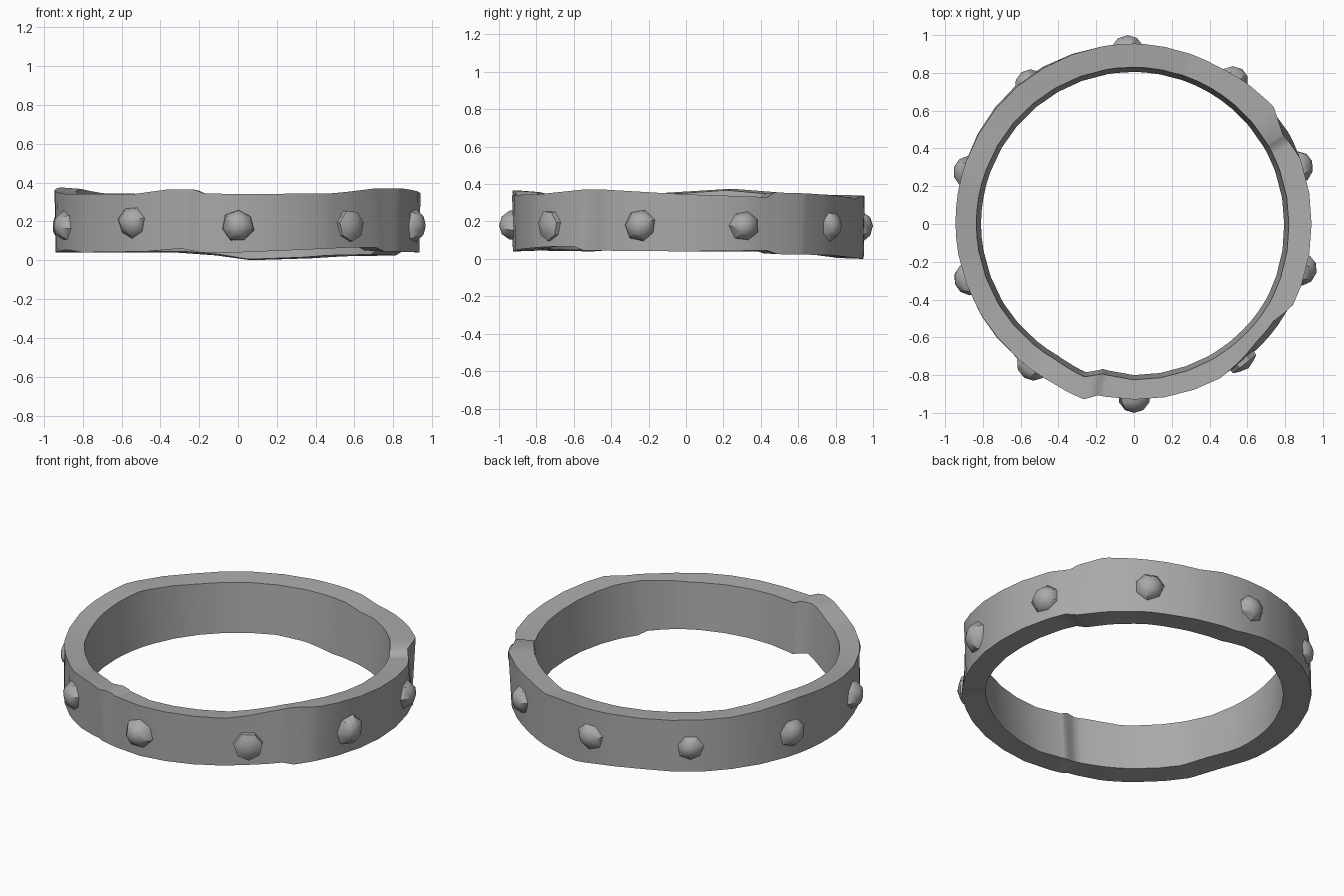
import bpy, bmesh, math, random
from mathutils import Matrix, Vector

if "Cube" in bpy.data.objects:
    bpy.data.objects.remove(bpy.data.objects["Cube"], do_unlink=True)
random.seed(4)

# One worn grey metal for the whole model
metal = bpy.data.materials.new("grey metal")
metal.use_nodes = True
grey = (0.4, 0.4, 0.4, 1)
metal.diffuse_color = grey
metal.node_tree.nodes["Principled BSDF"].inputs["Base Color"].default_value = grey

# Hammered outline of the band: angle in degrees -> value
outer_top = {0: .94, 22: .945, 31: .92, 40: .965, 62: .945, 90: .955, 130: .955,
             180: .945, 220: .94, 242: .945, 254: .965, 258: .927, 299: .935,
             316: .9, 325: .9, 333: .945}
outer_low = {0: .935, 31: .95, 62: .94, 130: .965, 180: .94, 254: .945, 258: .925, 316: .93}
top_edge = {0: .345, 28: .33, 31: .355, 42: .35, 62: .335, 72: .32, 80: .335, 140: .345,
            165: .375, 175: .365, 200: .34, 235: .34, 248: .365, 256: .365, 259: .345,
            270: .34, 302: .345, 322: .37, 333: .37}
low_edge = {0: .04, 27: .045, 31: .025, 55: .02, 66: .01, 86: 0, 97: .025, 110: .04,
            185: .04, 200: .055, 212: .04, 240: .045, 252: .06, 258: .04, 270: .04,
            308: .065, 320: .065, 324: .045}
inner = {0: .82, 45: .825, 90: .83, 180: .835, 240: .83, 252: .85, 258: .81, 270: .825, 330: .83}


def at(keys, a):
    """Periodic linear interpolation of an angle table."""
    ks = sorted(keys)
    lo = max((k for k in ks if k <= a), default=ks[0])
    hi = min((k for k in ks if k > a), default=ks[0] + 360)
    t = (a - lo) / (hi - lo)
    return keys[lo] * (1 - t) + keys[hi % 360] * t


def polar(a, r, z):
    a = math.radians(a)
    return Vector((r * math.cos(a), r * math.sin(a), z))


def finish(name, bm):
    bmesh.ops.recalc_face_normals(bm, faces=bm.faces)
    mesh = bpy.data.meshes.new(name)
    bm.to_mesh(mesh)
    bm.free()
    mesh.materials.append(metal)
    ob = bpy.data.objects.new(name, mesh)
    bpy.context.collection.objects.link(ob)
    bpy.ops.object.select_all(action='DESELECT')
    ob.select_set(True)
    bpy.context.view_layer.objects.active = ob
    bpy.ops.object.shade_smooth_by_angle(angle=math.radians(40))
    return ob


# Band: a four-cornered section carried round the uneven outline
bm = bmesh.new()
angles = sorted(set(range(0, 360, 10)) | set(outer_top) | set(top_edge) | set(low_edge))
sections = []
for a in angles:
    top, low, hole = at(top_edge, a), at(low_edge, a), at(inner, a)
    corners = [(at(outer_top, a), top), (at(outer_low, a), low),
               (hole - .025, low + .005), (hole, top - .008)]
    sections.append([bm.verts.new(polar(a, r, z)) for r, z in corners])
for s, t in zip(sections, sections[1:] + sections[:1]):
    for i in range(4):
        j = (i + 1) % 4
        bm.faces.new((s[i], s[j], t[j], t[i]))
finish("band", bm)


# Studs: blunt seven-sided knobs set into the band
def stud(name, angle, height, tip):
    bm = bmesh.new()
    spin = random.uniform(0, 1)
    wobble = [random.uniform(.93, 1.07) for _ in range(7)]
    rings = []
    for radius, out in ((.085, .9), (.082, .945), (.05, tip - .015)):
        rings.append([bm.verts.new((radius * w * math.cos(spin + i * math.tau / 7),
                                    radius * w * math.sin(spin + i * math.tau / 7), out))
                      for i, w in enumerate(wobble)])
    for s, t in zip(rings, rings[1:]):
        for i in range(7):
            j = (i + 1) % 7
            bm.faces.new((s[i], s[j], t[j], t[i]))
    peak = bm.verts.new((0, 0, tip))
    for i in range(7):
        bm.faces.new((rings[-1][i], rings[-1][(i + 1) % 7], peak))
    bm.faces.new(rings[0][::-1])
    turn = Matrix.Rotation(math.radians(angle), 4, 'Z') @ Matrix.Rotation(math.pi / 2, 4, 'Y')
    bm.transform(Matrix.Translation((0, 0, height)) @ turn)
    finish(name, bm)


for n, a in enumerate((19.5, 55, 92, 126.5, 162.5, 198.5, 234.5, 270, 308.5, 345)):
    stud(f"stud_{n + 1}", a, .195 if a == 234.5 else .177, 1.0 if a != 308.5 else .975)
